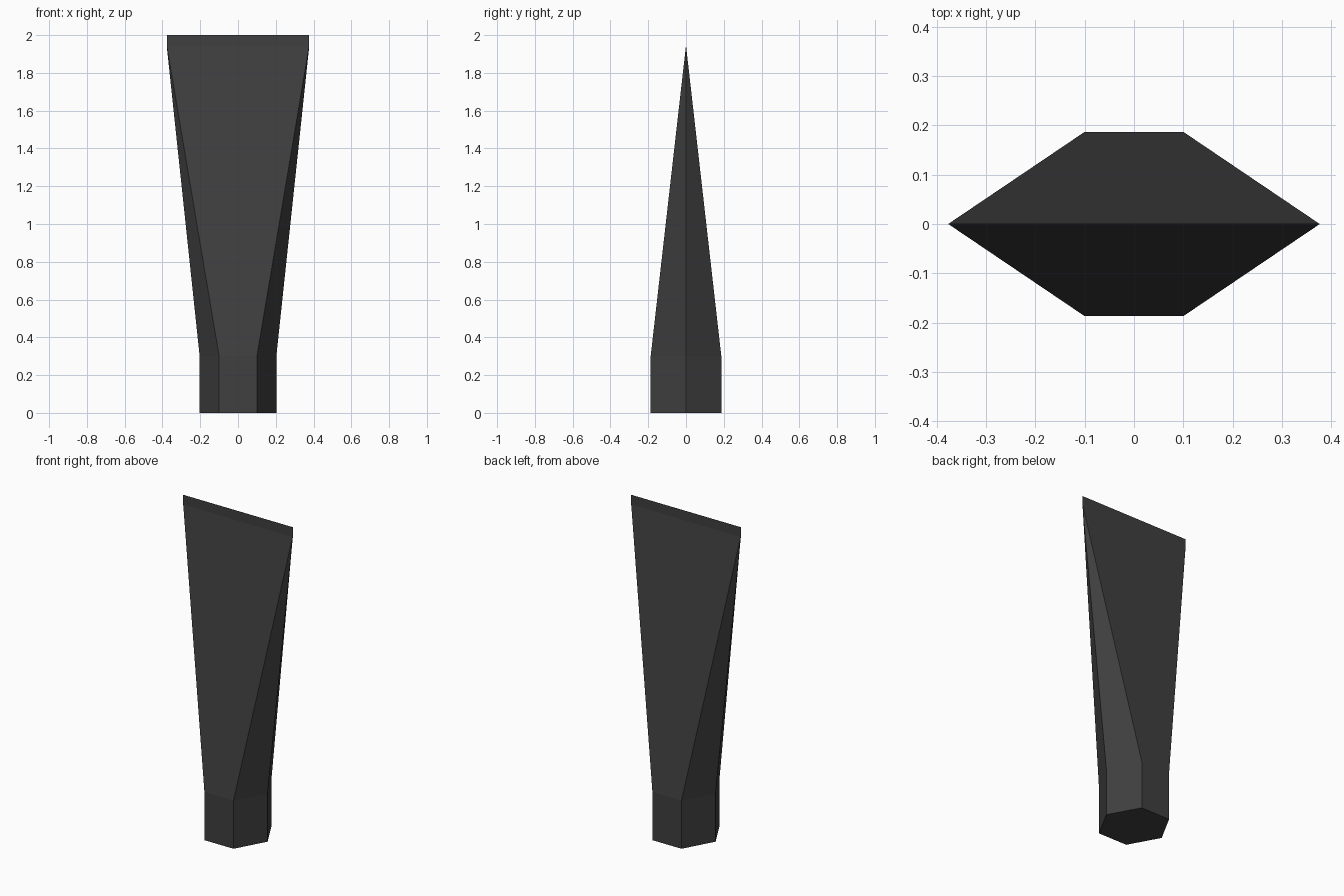
import bpy
import bmesh

cube = bpy.data.objects.get("Cube")
if cube:
    bpy.data.objects.remove(cube)

# Dark metal
metal = bpy.data.materials.new("dark_grey_metal")
metal.use_nodes = True
colour = (0.05, 0.05, 0.05, 1)
metal.diffuse_color = colour
metal.node_tree.nodes["Principled BSDF"].inputs["Base Color"].default_value = colour

# Six-sided sections: height, half width of flat, half width at corner, half depth
sections = [
    (0.0, 0.1, 0.203, 0.187),     # foot
    (0.3, 0.1, 0.203, 0.187),     # top of hexagonal shank
    (1.94, 0.376, 0.377, 0.0006), # flattened end of the flare
    (2.0, 0.376, 0.377, 0.0006),  # thin cutting edge
]


def ring(bm, z, flat, corner, depth):
    outline = [(corner, 0), (flat, depth), (-flat, depth),
               (-corner, 0), (-flat, -depth), (flat, -depth)]
    return [bm.verts.new((x, y, z)) for x, y in outline]


# Loft the shank, flare and edge as one closed body
bm = bmesh.new()
rings = [ring(bm, *section) for section in sections]
for low, high in zip(rings, rings[1:]):
    for i in range(6):
        j = (i + 1) % 6
        bm.faces.new((low[i], low[j], high[j], high[i]))
bm.faces.new(rings[0][::-1])
bm.faces.new(rings[-1])
bmesh.ops.recalc_face_normals(bm, faces=bm.faces)

mesh = bpy.data.meshes.new("chisel_blade")
bm.to_mesh(mesh)
bm.free()
mesh.materials.append(metal)
blade = bpy.data.objects.new("chisel_blade", mesh)
bpy.context.collection.objects.link(blade)
